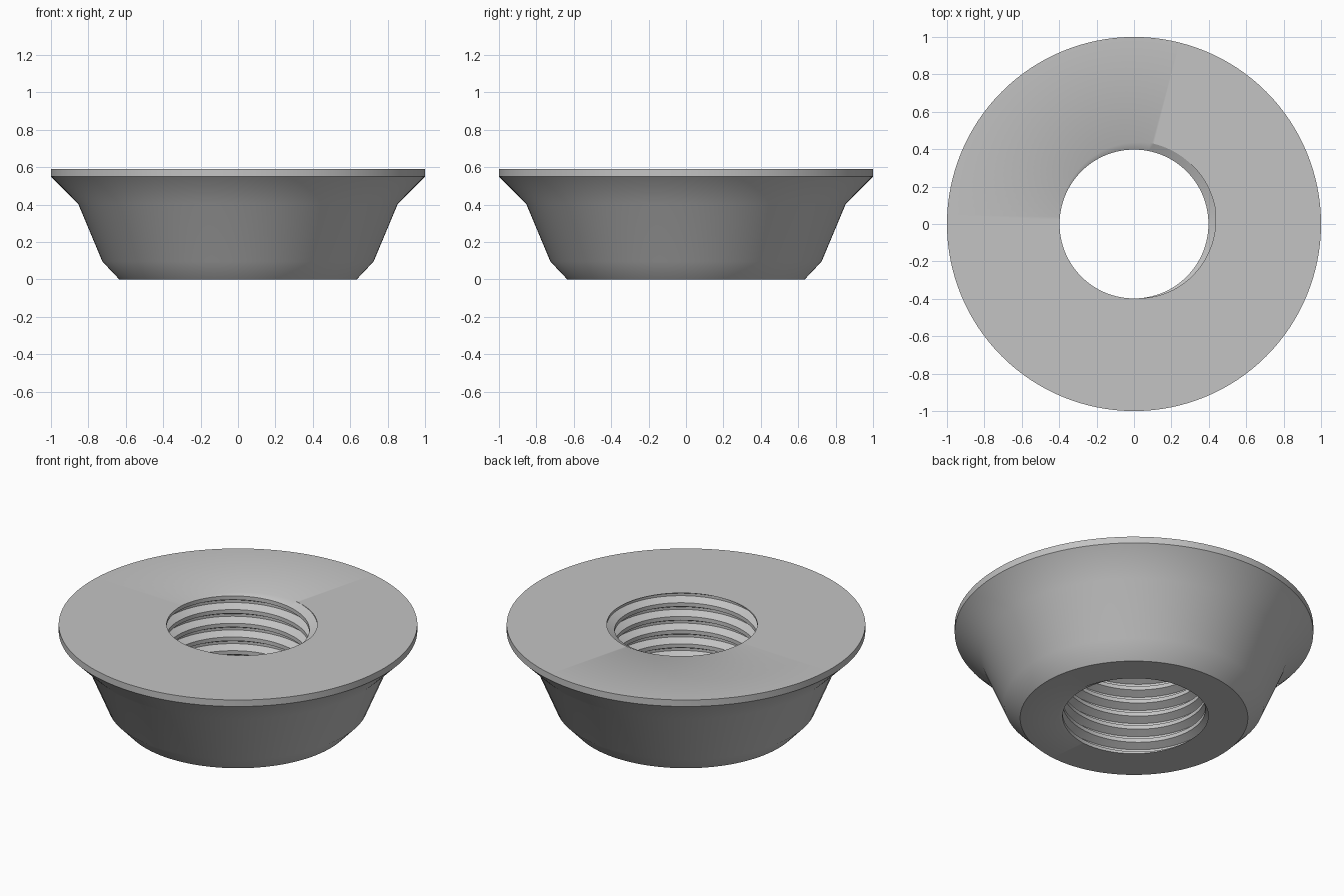
import bpy
import bmesh
from math import sin, cos, tau

cube = bpy.data.objects.get("Cube")
if cube:
    bpy.data.objects.remove(cube)

HEIGHT = 0.59
SEGMENTS = 128
TURNS = 7
PITCH = HEIGHT / TURNS
CREST, ROOT = 0.398, 0.442
START = tau / 8  # direction where the groove meets the end faces

# Outer silhouette (radius, height), bottom to top
OUTER = [(0.635, 0), (0.725, 0.095), (0.855, 0.405), (1, 0.55), (1, HEIGHT)]
# One thread turn: (radius, fraction of pitch from the groove centre)
THREAD = [(ROOT, -0.09), (ROOT, 0.09), (CREST, 0.36), (CREST, 0.64)]


def skin(bm, columns):
    """Join neighbouring columns of vertices with quads."""
    for a, b in zip(columns, columns[1:]):
        for i in range(len(a) - 1):
            bm.faces.new((a[i], b[i], b[i + 1], a[i + 1]))


def ring_point(bm, radius, angle, z):
    return bm.verts.new((radius * cos(angle), radius * sin(angle), z))


bm = bmesh.new()

# Threaded bore: right-handed helical sheet, trimmed flat at both ends
columns = []
for s in range(SEGMENTS + 1):
    turn = s / SEGMENTS
    columns.append([
        ring_point(bm, r, START + turn * tau, PITCH * (k + f + turn))
        for k in range(-2, TURNS + 2) for r, f in THREAD])
skin(bm, columns)
bmesh.ops.remove_doubles(bm, verts=bm.verts[:], dist=1e-5)
for z, direction in ((0, -1), (HEIGHT, 1)):
    bmesh.ops.bisect_plane(
        bm, geom=bm.verts[:] + bm.edges[:] + bm.faces[:], dist=1e-6,
        plane_co=(0, 0, z), plane_no=(0, 0, direction), clear_outer=True)

# Outer tapered wall and rim
columns = [[ring_point(bm, r, START + s / SEGMENTS * tau, z) for r, z in OUTER]
           for s in range(SEGMENTS + 1)]
skin(bm, columns)
bmesh.ops.remove_doubles(bm, verts=bm.verts[:], dist=1e-5)

# Flat end faces between wall and bore
for z in (0, HEIGHT):
    rim = [e for e in bm.edges if e.is_boundary
           and all(abs(v.co.z - z) < 1e-4 for v in e.verts)]
    bmesh.ops.triangle_fill(bm, edges=rim, use_beauty=True,
                            normal=(0, 0, 1 if z else -1))
bmesh.ops.recalc_face_normals(bm, faces=bm.faces[:])

mesh = bpy.data.meshes.new("threaded_flange_nut")
bm.to_mesh(mesh)
bm.free()
nut = bpy.data.objects.new("threaded_flange_nut", mesh)
bpy.context.collection.objects.link(nut)

# Plain grey metal
grey = bpy.data.materials.new("plain grey")
grey.use_nodes = True
colour = (0.55, 0.55, 0.55, 1)
grey.diffuse_color = colour
grey.node_tree.nodes["Principled BSDF"].inputs["Base Color"].default_value = colour
mesh.materials.append(grey)

# Smooth walls with crisp edges
bpy.ops.object.select_all(action='DESELECT')
nut.select_set(True)
bpy.context.view_layer.objects.active = nut
bpy.ops.object.shade_smooth_by_angle()
